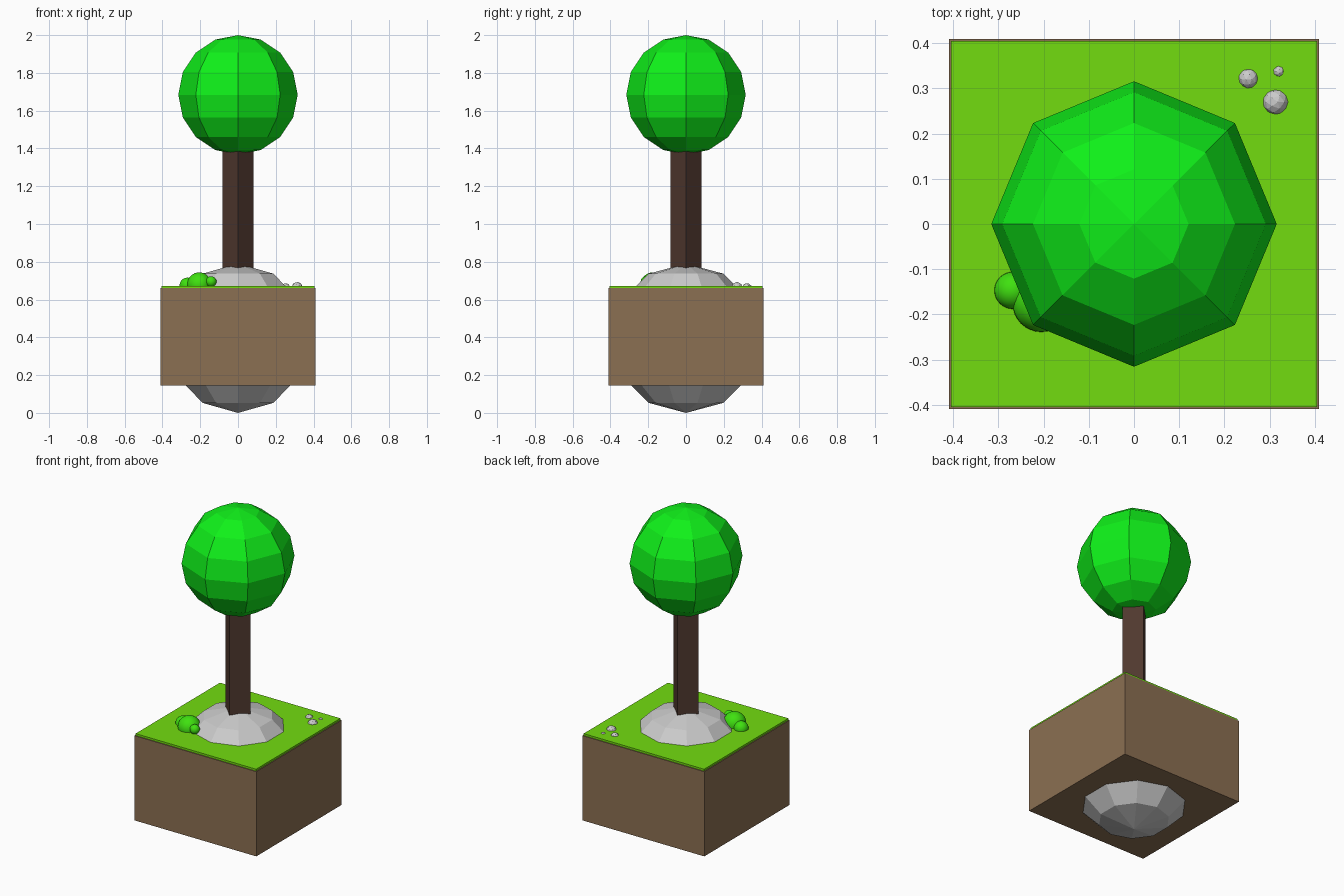
import bpy
import math

if "Cube" in bpy.data.objects:
    bpy.data.objects.remove(bpy.data.objects["Cube"])


def material(name, color):
    m = bpy.data.materials.new(name)
    m.diffuse_color = (*color, 1)
    m.use_nodes = True
    m.node_tree.nodes["Principled BSDF"].inputs["Base Color"].default_value = m.diffuse_color
    return m


LEAF = material("leaf_green", (0.005, 0.87, 0.01))
BUSH = material("bush_green", (0.05, 0.75, 0.005))
GRASS = material("grass_green", (0.17, 0.72, 0.005))
DIRT = material("dirt_brown", (0.26, 0.16, 0.085))
BARK = material("bark_brown", (0.08, 0.04, 0.028))


def finish(name, mat):
    o = bpy.context.object
    o.name = name
    if mat:
        o.data.materials.append(mat)
    return o


def box(name, half, z0, z1, mat):
    bpy.ops.mesh.primitive_cube_add(size=1, location=(0, 0, (z0 + z1) / 2))
    bpy.context.object.scale = (2 * half, 2 * half, z1 - z0)
    return finish(name, mat)


def ball(name, loc, r, segments, rings, mat=None):
    bpy.ops.mesh.primitive_uv_sphere_add(segments=segments, ring_count=rings,
                                         radius=r, location=loc)
    # put a vertex on the x axis
    return finish(name, mat)


# Square block of earth with a thin grass layer
box("dirt_block", 0.41, 0.145, 0.66, DIRT)
box("grass_layer", 0.405, 0.64, 0.672, GRASS)

# Boulder running through the block, showing above and below
ball("boulder", (0, 0, 0.395), 0.395, 10, 6)

# Square trunk turned on its corner, and faceted crown
bpy.ops.mesh.primitive_cylinder_add(vertices=4, radius=0.083, depth=0.85,
                                    location=(0, 0, 1.025))
finish("trunk", BARK)
ball("crown", (0, 0, 1.684), 0.316, 8, 8, LEAF)

# Smooth bush of three balls
for i, (x, y, z, r) in enumerate([(-0.205, -0.175, 0.68, 0.064),
                                  (-0.268, -0.147, 0.675, 0.041),
                                  (-0.142, -0.212, 0.695, 0.028)]):
    ball(f"bush_ball_{i + 1}", (x, y, z), r, 32, 16, BUSH)
    bpy.ops.object.shade_smooth()

# Pebbles in the back right corner
for i, (x, y, z, r) in enumerate([(0.313, 0.27, 0.664, 0.029),
                                  (0.253, 0.322, 0.664, 0.023),
                                  (0.32, 0.338, 0.664, 0.014)]):
    bpy.ops.mesh.primitive_ico_sphere_add(subdivisions=2, radius=r, location=(x, y, z),
                                          rotation=(0.3 * i, 0.2, math.radians(40 * i)))
    finish(f"pebble_{i + 1}", None)
